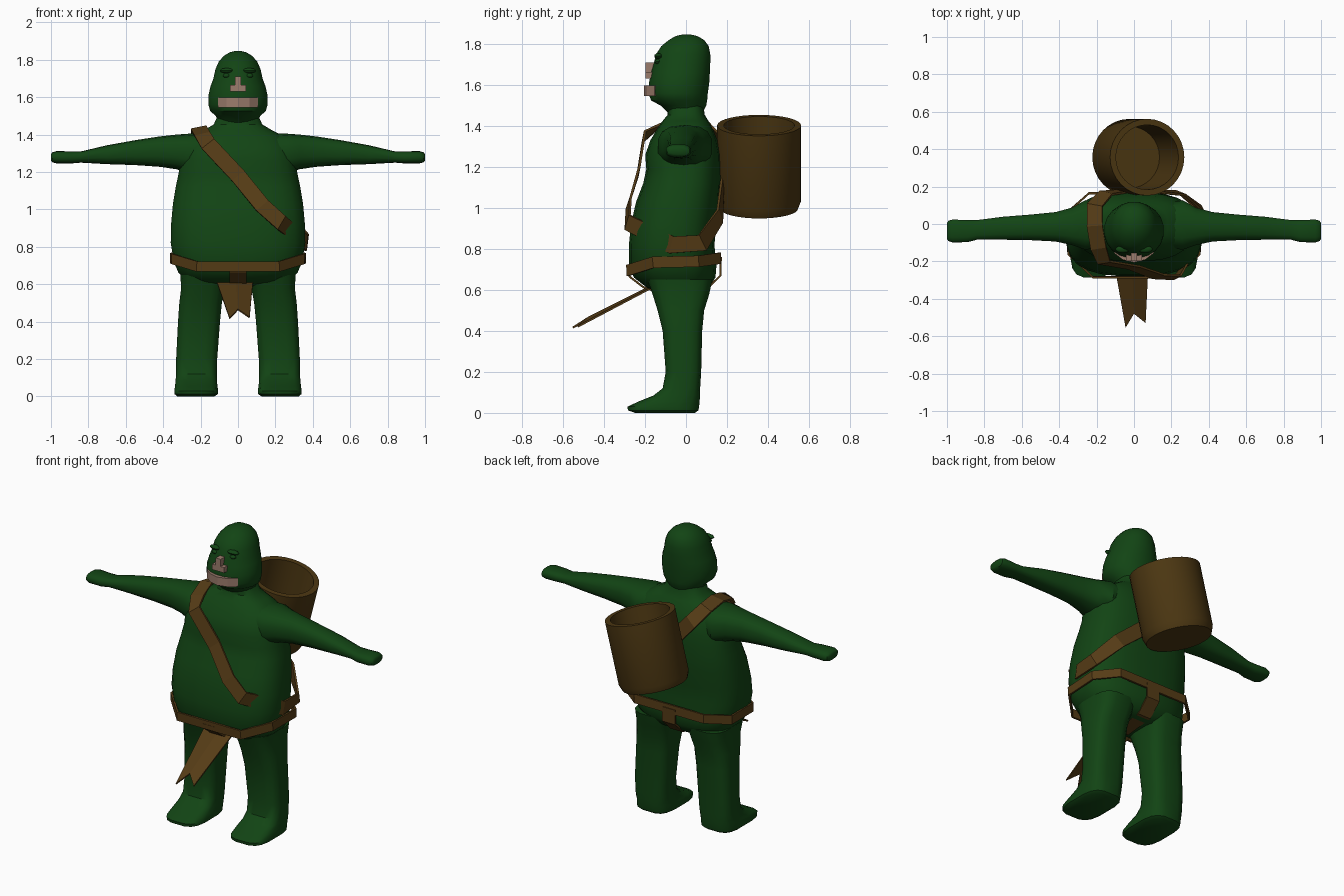
import bpy, bmesh, math
from mathutils import Vector, Matrix

if "Cube" in bpy.data.objects:
    bpy.data.objects.remove(bpy.data.objects["Cube"])


def material(name, rgb):
    m = bpy.data.materials.new(name)
    m.diffuse_color = (*rgb, 1)
    m.use_nodes = True
    m.node_tree.nodes["Principled BSDF"].inputs["Base Color"].default_value = m.diffuse_color
    return m


GREEN = material("green skin", (0.006, 0.058, 0.007))
LEATHER = material("brown leather", (0.092, 0.045, 0.008))
BASKET = material("dark brown basket", (0.072, 0.038, 0.006))
PINK = material("pale pink", (0.33, 0.2, 0.15))


def finish(name, bm, mat, angle=40, mirror=False):
    bmesh.ops.recalc_face_normals(bm, faces=bm.faces)
    me = bpy.data.meshes.new(name)
    bm.to_mesh(me)
    bm.free()
    me.materials.append(mat)
    ob = bpy.data.objects.new(name, me)
    bpy.context.collection.objects.link(ob)
    if mirror:
        ob.modifiers.new("mirror", 'MIRROR')
    if angle:
        bpy.ops.object.select_all(action='DESELECT')
        ob.select_set(True)
        bpy.context.view_layer.objects.active = ob
        bpy.ops.object.shade_smooth_by_angle(angle=math.radians(angle))
    return ob


def skin(bm, rings, closed=False):
    """Bridge equal rings of points with quads, capping open ends."""
    vs = [[bm.verts.new(p) for p in r] for r in rings]
    n = len(vs[0])
    for i in range(len(vs) if closed else len(vs) - 1):
        a, b = vs[i], vs[(i + 1) % len(vs)]
        for k in range(n):
            j = (k + 1) % n
            bm.faces.new((a[k], a[j], b[j], b[k]))
    if not closed:
        bm.faces.new(vs[0])
        bm.faces.new(vs[-1])


def loft(name, mat, axis, rings, power=2.0, sides=20, mirror=False):
    """Rings are (position, a_min, a_max, b_min, b_max); a, b = x, y or y, z."""
    out = []
    for t, a0, a1, b0, b1 in rings:
        ring = []
        for k in range(sides):
            ang = 2 * math.pi * (k + 0.5) / sides
            c, s = math.cos(ang), math.sin(ang)
            a = (a0 + a1) / 2 + (a1 - a0) / 2 * math.copysign(abs(c) ** (2 / power), c)
            b = (b0 + b1) / 2 + (b1 - b0) / 2 * math.copysign(abs(s) ** (2 / power), s)
            ring.append((a, b, t) if axis == 'z' else (t, a, b))
        out.append(ring)
    bm = bmesh.new()
    skin(bm, out)
    return finish(name, bm, mat, mirror=mirror)


def ribbon(name, mat, pts, width, thick, closed=False):
    """Flat band along (point, outward normal) pairs."""
    rings = []
    n = len(pts)
    for i, (p, nor) in enumerate(pts):
        prev = pts[(i - 1) % n if closed else max(i - 1, 0)][0]
        nxt = pts[(i + 1) % n if closed else min(i + 1, n - 1)][0]
        tan = (Vector(nxt) - Vector(prev)).normalized()
        side = tan.cross(Vector(nor)).normalized()
        out = side.cross(tan).normalized()
        w, d, p = side * width / 2, out * thick / 2, Vector(p)
        rings.append([p - w - d, p + w - d, p + w + d, p - w + d])
    bm = bmesh.new()
    skin(bm, rings, closed)
    return finish(name, bm, mat, angle=0)


# Torso with belly, chest, shoulders and neck
loft("torso", GREEN, 'z', [
    (0.585, -.17, .17, -.12, .07), (0.61, -.27, .27, -.19, .11),
    (0.66, -.32, .32, -.255, .145), (0.72, -.345, .345, -.28, .15),
    (0.82, -.362, .362, -.28, .14), (0.92, -.36, .36, -.27, .15),
    (1.03, -.35, .35, -.245, .165), (1.12, -.335, .335, -.21, .17),
    (1.19, -.32, .32, -.195, .17), (1.26, -.31, .31, -.2, .168),
    (1.33, -.29, .29, -.175, .155), (1.39, -.25, .25, -.14, .13),
    (1.425, -.18, .18, -.115, .11), (1.455, -.13, .13, -.09, .092),
    (1.5, -.11, .11, -.09, .085)], power=2.7, sides=24)

# Head
loft("head", GREEN, 'z', [
    (1.46, -.105, .105, -.085, .08), (1.5, -.12, .12, -.125, .1),
    (1.525, -.15, .15, -.172, .105), (1.56, -.16, .16, -.185, .108),
    (1.61, -.16, .16, -.183, .115), (1.66, -.148, .148, -.172, .118),
    (1.7, -.133, .133, -.16, .12), (1.75, -.122, .122, -.148, .12),
    (1.79, -.104, .104, -.122, .112), (1.82, -.078, .078, -.085, .09),
    (1.84, -.045, .045, -.05, .055), (1.847, -.015, .015, -.015, .02)], power=2.1, sides=20)

# Arms
loft("arm", GREEN, 'x', [
    (.12, -.12, .1, 1.2, 1.41), (.26, -.14, .13, 1.195, 1.405), (.33, -.115, .09, 1.215, 1.4),
    (.42, -.095, .065, 1.228, 1.39), (.55, -.088, .052, 1.237, 1.37),
    (.7, -.085, .04, 1.242, 1.343), (.84, -.085, .022, 1.25, 1.31),
    (.89, -.098, .022, 1.246, 1.31), (.97, -.1, .025, 1.246, 1.312),
    (.993, -.092, .018, 1.252, 1.305), (1.0, -.08, .005, 1.262, 1.295)],
    power=2.6, sides=14, mirror=True)

# Legs running into the feet
loft("leg", GREEN, 'z', [
    (0, .125, .325, -.25, .045), (.012, .107, .34, -.285, .062),
    (.03, .105, .342, -.288, .066), (.055, .108, .338, -.235, .068),
    (.085, .112, .335, -.16, .07), (.12, .112, .332, -.115, .07),
    (.2, .11, .332, -.1, .075), (.4, .095, .322, -.115, .08),
    (.5, .085, .315, -.14, .09), (.58, .07, .305, -.165, .115),
    (.65, .05, .31, -.19, .13)], power=3.4, sides=16, mirror=True)

# Brows and eyes
for nm, x, y, z, size in (("brow", .06, -.135, 1.742, (.04, .02, .014)),
                          ("eye", .062, -.138, 1.715, (.02, .015, .012))):
    bm = bmesh.new()
    bmesh.ops.create_uvsphere(bm, u_segments=10, v_segments=6, radius=1)
    bmesh.ops.transform(bm, verts=bm.verts,
                        matrix=Matrix.Translation((x, y, z)) @ Matrix.Diagonal((*size, 1)))
    finish(nm, bm, GREEN, mirror=True)

# Nose: bridge over a wide nostril bar
bm = bmesh.new()
for cx, cz, sx, sz in ((0, 1.685, .034, .05), (0, 1.648, .085, .034)):
    bmesh.ops.create_cube(bm, size=1, matrix=Matrix.Translation((cx, -.175, cz))
                          @ Matrix.Diagonal((sx, .045, sz, 1)))
finish("nose", bm, PINK, angle=0)

# Mouth band curving round the face
ribbon("mouth", PINK, [((x, y, 1.572), (x * 5, -1, 0)) for x, y in
       ((-.1, -.145), (-.055, -.18), (0, -.194), (.055, -.18), (.1, -.145))], .052, .024)

# Shoulder strap wrapping diagonally round the torso
ribbon("shoulder_strap", LEATHER, [
    ((-.21, -.01, 1.435), (-.2, 0, 1)), ((-.19, -.13, 1.40), (-.1, -.6, .8)),
    ((-.16, -.205, 1.35), (0, -1, .2)), ((0, -.232, 1.18), (0, -1, .2)),
    ((.13, -.28, 1.02), (.2, -1, .1)), ((.23, -.285, .93), (.5, -1, 0)),
    ((.365, -.07, .82), (1, -.2, 0)), ((.365, .08, .83), (1, .5, 0)),
    ((.25, .165, .96), (.4, 1, 0)), ((0, .182, 1.17), (0, 1, 0)),
    ((-.15, .165, 1.34), (0, 1, .3)), ((-.21, .1, 1.42), (-.2, .6, 1))],
    .085, .012, closed=True)

# Belt: angular loop, lowest at the front
half = [(.22, -.285, .695), (.35, -.16, .735), (.358, .06, .74), (.24, .165, .755)]
loop = half + [(-x, y, z) for x, y, z in reversed(half)]
ribbon("belt", LEATHER, [(p, (p[0], p[1] + .05, 0)) for p in loop], .055, .012, closed=True)

# Crotch strap from the back of the belt to the front
ribbon("crotch_strap", LEATHER, [
    ((0, .17, .76), (0, 1, 0)), ((0, .168, .67), (0, 1, -.2)), ((0, .09, .595), (0, .5, -1)),
    ((0, -.1, .575), (0, 0, -1)), ((0, -.21, .615), (0, -.5, -1)),
    ((0, -.275, .665), (0, -1, -.4)), ((0, -.287, .7), (0, -1, 0))], .09, .01)

# Forked loincloth flap with a shallow centre fold
bm = bmesh.new()
outline = [(-.115, -.16, .62), (-.012, -.16, .628), (.08, -.16, .62),
           (.062, -.53, .425), (.0, -.48, .468), (-.045, -.555, .42)]
top = [bm.verts.new(p) for p in outline]
low = [bm.verts.new((x, y + .004, z - .008)) for x, y, z in outline]
for v in (top, low):
    bm.faces.new((v[0], v[1], v[4], v[5]))
    bm.faces.new((v[1], v[2], v[3], v[4]))
for k in range(6):
    j = (k + 1) % 6
    bm.faces.new((top[k], top[j], low[j], low[k]))
finish("loincloth", bm, LEATHER, angle=0)

# Back basket: hollow turned cylinder leaning sideways
profile = [(.19, -.21), (.205, -.17), (.205, .21), (.173, .21), (.165, -.165)]
rings = [[(r * math.cos(2 * math.pi * k / 32), r * math.sin(2 * math.pi * k / 32), z)
          for k in range(32)] for r, z in profile]
bm = bmesh.new()
skin(bm, rings)
bmesh.ops.transform(bm, verts=bm.verts, matrix=Matrix.Translation((.018, .357, 1.2))
                    @ Matrix.Rotation(math.radians(14.5), 4, 'Y'))
finish("basket", bm, BASKET, angle=30)
